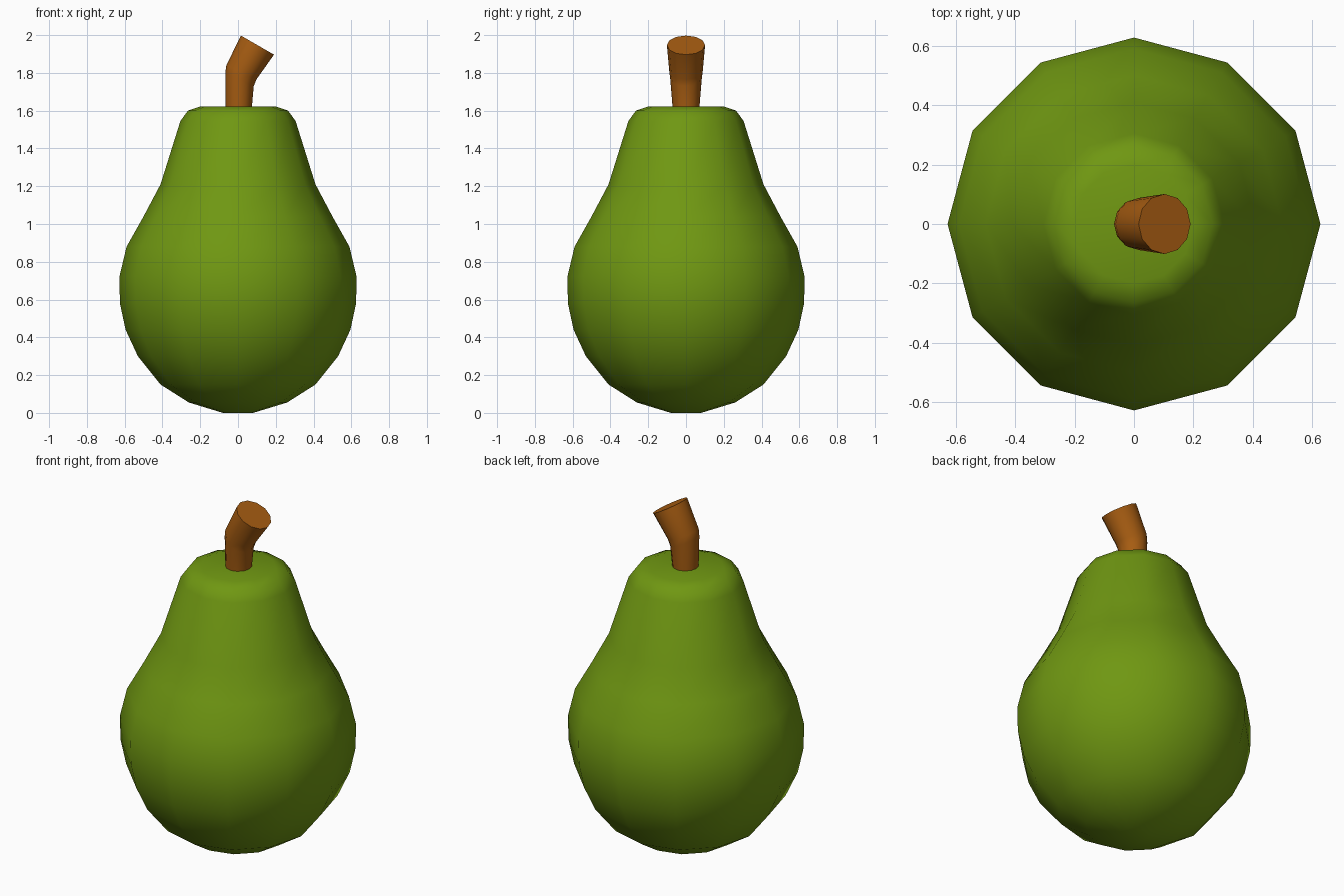
import bpy, bmesh, math
from mathutils import Vector

cube = bpy.data.objects.get("Cube")
if cube:
    bpy.data.objects.remove(cube, do_unlink=True)

SIDES = 12


def material(name, color):
    mat = bpy.data.materials.new(name)
    mat.use_nodes = True
    mat.diffuse_color = color
    bsdf = next(n for n in mat.node_tree.nodes if n.type == 'BSDF_PRINCIPLED')
    bsdf.inputs["Base Color"].default_value = color
    bsdf.inputs["Roughness"].default_value = 0.6
    return mat


def loft(name, rings, mat, sharp_angle):
    """Skin 12-sided rings given as (centre x, centre z, radius, tilt about y)."""
    bm = bmesh.new()
    loops = []
    for cx, cz, r, tilt in rings:
        along = Vector((math.cos(tilt), 0, -math.sin(tilt))) * r
        across = Vector((0, r, 0))
        angles = [math.tau * i / SIDES for i in range(SIDES)]
        loops.append([bm.verts.new(Vector((cx, 0, cz)) + along * math.cos(a)
                                   + across * math.sin(a)) for a in angles])
    for low, high in zip(loops, loops[1:]):
        for i in range(SIDES):
            j = (i + 1) % SIDES
            bm.faces.new((low[i], low[j], high[j], high[i]))
    bm.faces.new(loops[0][::-1])
    bm.faces.new(loops[-1])
    mesh = bpy.data.meshes.new(name)
    bm.to_mesh(mesh)
    bm.free()
    mesh.materials.append(mat)
    obj = bpy.data.objects.new(name, mesh)
    bpy.context.collection.objects.link(obj)
    bpy.ops.object.select_all(action='DESELECT')
    obj.select_set(True)
    bpy.context.view_layer.objects.active = obj
    bpy.ops.object.shade_smooth_by_angle(angle=math.radians(sharp_angle))
    return obj


green = material("pear green", (0.16, 0.31, 0.006, 1))
brown = material("stem brown", (0.39, 0.11, 0.006, 1))

# Fruit body: radius and height up the profile
profile = [(0.08, 0.0), (0.26, 0.055), (0.41, 0.15), (0.53, 0.30),
           (0.595, 0.44), (0.625, 0.58), (0.628, 0.72), (0.59, 0.88),
           (0.5, 1.04), (0.41, 1.21), (0.305, 1.545), (0.265, 1.6),
           (0.2, 1.622)]
loft("fruit_body", [(0, z, r, 0) for r, z in profile], green, 60)

# Stem: bends towards +x and flares at the cut end
bend = math.radians(25)
cut = math.radians(30)
loft("stem", [(0.002, 1.58, 0.068, 0), (0.008, 1.765, 0.083, bend),
              (0.018, 1.803, 0.088, bend), (0.103, 1.947, 0.101, cut)],
     brown, 50)
